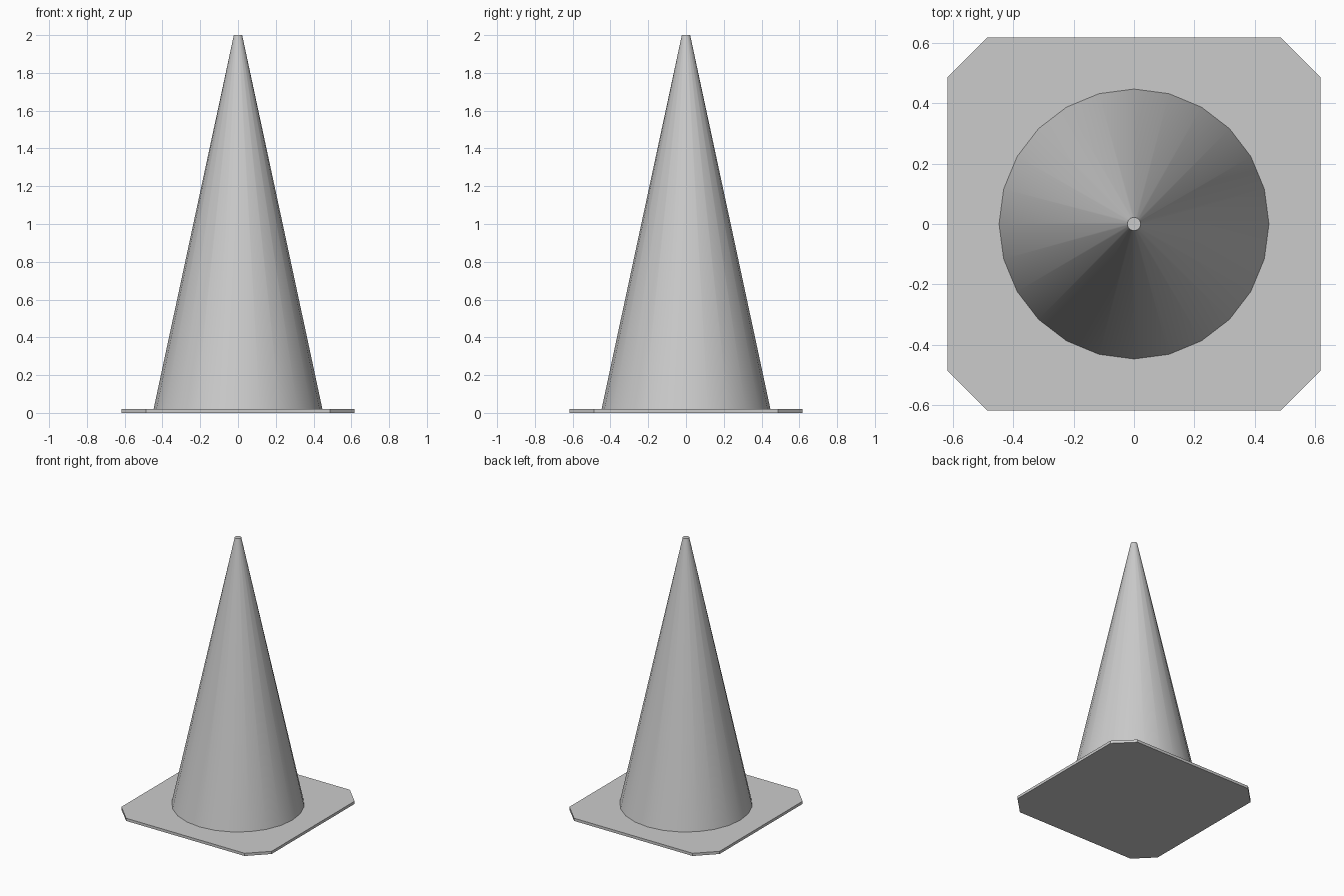
import bpy
import bmesh
import math

cube = bpy.data.objects.get("Cube")
if cube:
    bpy.data.objects.remove(cube, do_unlink=True)

HALF = 0.617      # half width of the base plate
CUT = 0.13        # corner chamfer
BASE_TOP = 0.02
HEIGHT = 2.0

# Single plain grey
grey = bpy.data.materials.new("plain_grey")
grey.use_nodes = True
color = (0.6, 0.6, 0.6, 1)
grey.diffuse_color = color
grey.node_tree.nodes["Principled BSDF"].inputs["Base Color"].default_value = color

# Base plate: square with chamfered corners
bm = bmesh.new()
corner = HALF - CUT
outline = []
for sx, sy in ((1, 1), (-1, 1), (-1, -1), (1, -1)):
    pair = [(sx * HALF, sy * corner), (sx * corner, sy * HALF)]
    outline += pair if sx * sy > 0 else pair[::-1]
face = bm.faces.new([bm.verts.new((x, y, 0)) for x, y in outline])
ext = bmesh.ops.extrude_face_region(bm, geom=[face])
top = [v for v in ext["geom"] if isinstance(v, bmesh.types.BMVert)]
bmesh.ops.translate(bm, verts=top, vec=(0, 0, BASE_TOP))
bmesh.ops.recalc_face_normals(bm, faces=bm.faces)
mesh = bpy.data.meshes.new("base_plate")
bm.to_mesh(mesh)
bm.free()
base = bpy.data.objects.new("base_plate", mesh)
bpy.context.collection.objects.link(base)
base.data.materials.append(grey)

# Tapered body with a small flat tip
bpy.ops.mesh.primitive_cone_add(
    vertices=24, radius1=0.447, radius2=0.022, depth=HEIGHT - BASE_TOP,
    location=(0, 0, (HEIGHT + BASE_TOP) / 2))
body = bpy.context.object
body.name = "cone_body"
body.data.materials.append(grey)
bpy.ops.object.shade_smooth_by_angle(angle=math.radians(30))
